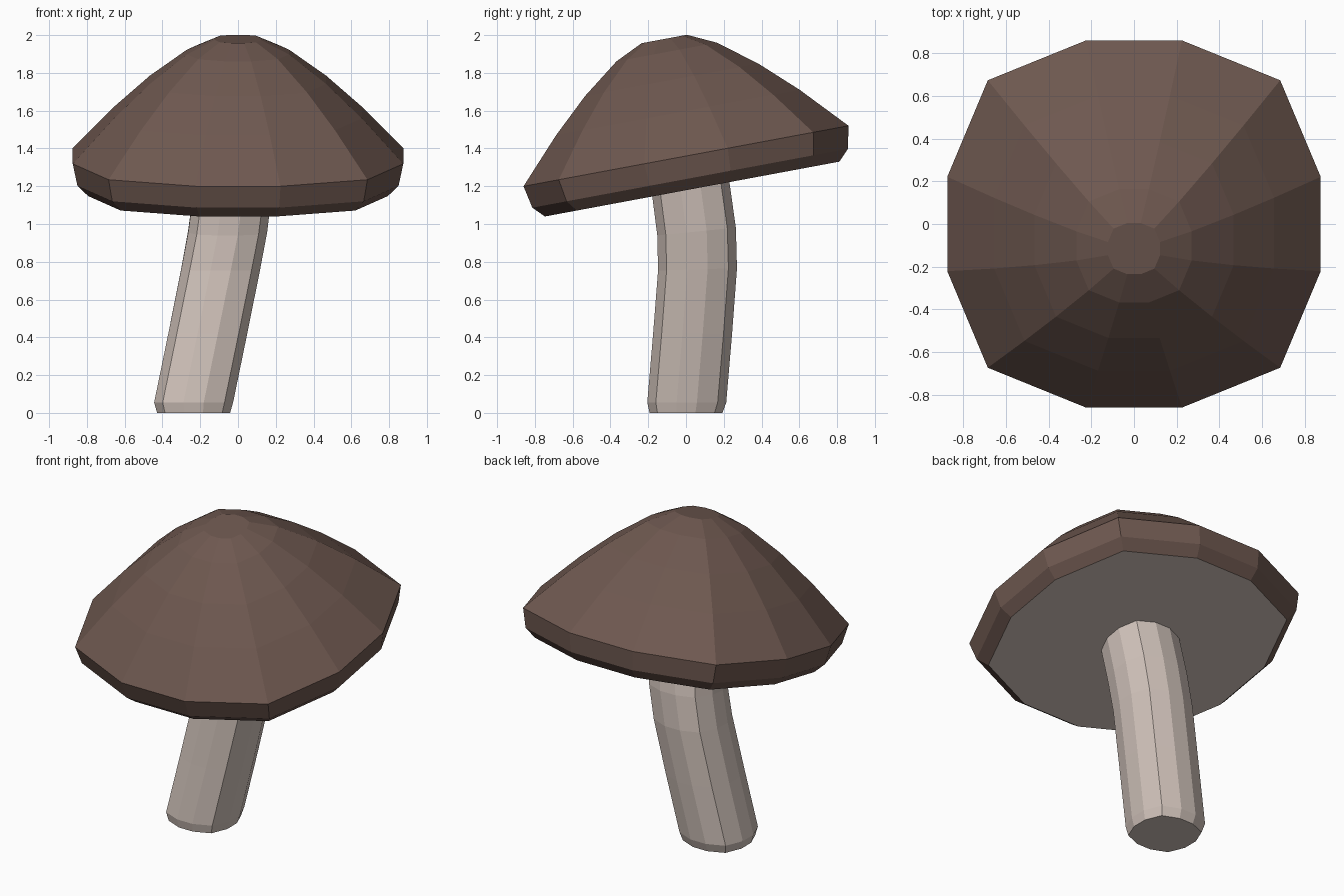
import bpy, bmesh, math
from mathutils import Matrix, Vector

if "Cube" in bpy.data.objects:
    bpy.data.objects.remove(bpy.data.objects["Cube"])

# Shared twelve-sided, slightly squarish cross-section (unit half width)
quarter = [(1.0, 0.257), (0.783, 0.783), (0.257, 1.0)]
SECTION = []
for k in range(4):
    rot = Matrix.Rotation(k * math.pi / 2, 2)
    SECTION += [rot @ Vector(p) for p in quarter]


def material(name, color):
    m = bpy.data.materials.new(name)
    m.diffuse_color = color
    m.use_nodes = True
    m.node_tree.nodes["Principled BSDF"].inputs["Base Color"].default_value = m.diffuse_color
    return m


def loft(name, rings, mats):
    """Skin rings of (centre, half width, tilt about x) and close both ends."""
    bm = bmesh.new()
    loops = []
    for centre, size, tilt in rings:
        rot = Matrix.Rotation(tilt, 3, 'X')
        loops.append([bm.verts.new(Vector(centre) + rot @ Vector((p.x * size, p.y * size, 0)))
                      for p in SECTION])
    n = len(SECTION)
    for low, high in zip(loops, loops[1:]):
        for i in range(n):
            j = (i + 1) % n
            bm.faces.new((low[i], low[j], high[j], high[i]))
    base = bm.faces.new(loops[0][::-1])
    base.material_index = len(mats) - 1
    bm.faces.new(loops[-1])
    bmesh.ops.recalc_face_normals(bm, faces=bm.faces)
    mesh = bpy.data.meshes.new(name)
    bm.to_mesh(mesh)
    bm.free()
    for m in mats:
        mesh.materials.append(m)
    obj = bpy.data.objects.new(name, mesh)
    bpy.context.collection.objects.link(obj)
    return obj


brown = material("cap_brown", (0.155, 0.097, 0.079, 1))
cream = material("stem_cream", (0.63, 0.54, 0.49, 1))

# Cap: profile of (height along tilted axis, half width), pale underside
TILT = math.radians(10.55)
profile = [(-0.178, 0.793), (-0.12, 0.85), (0, 0.875), (0.234, 0.656),
           (0.41, 0.467), (0.56, 0.27), (0.63, 0.122)]
loft("mushroom_cap",
     [((0, -h * math.sin(TILT), 1.36 + h * math.cos(TILT)), r, TILT) for h, r in profile],
     [brown, cream])

# Stem: leaning and bending up into the cap
loft("stem", [
    ((-0.235, 0.0, 0.0), 0.193, 0),
    ((-0.235, 0.004, 0.055), 0.209, 0),
    ((-0.16, 0.035, 0.42), 0.209, 0),
    ((-0.092, 0.061, 0.76), 0.209, 0.03),
    ((-0.055, 0.056, 0.96), 0.209, 0.10),
    ((-0.015, 0.014, 1.27), 0.207, TILT),
], [cream])
